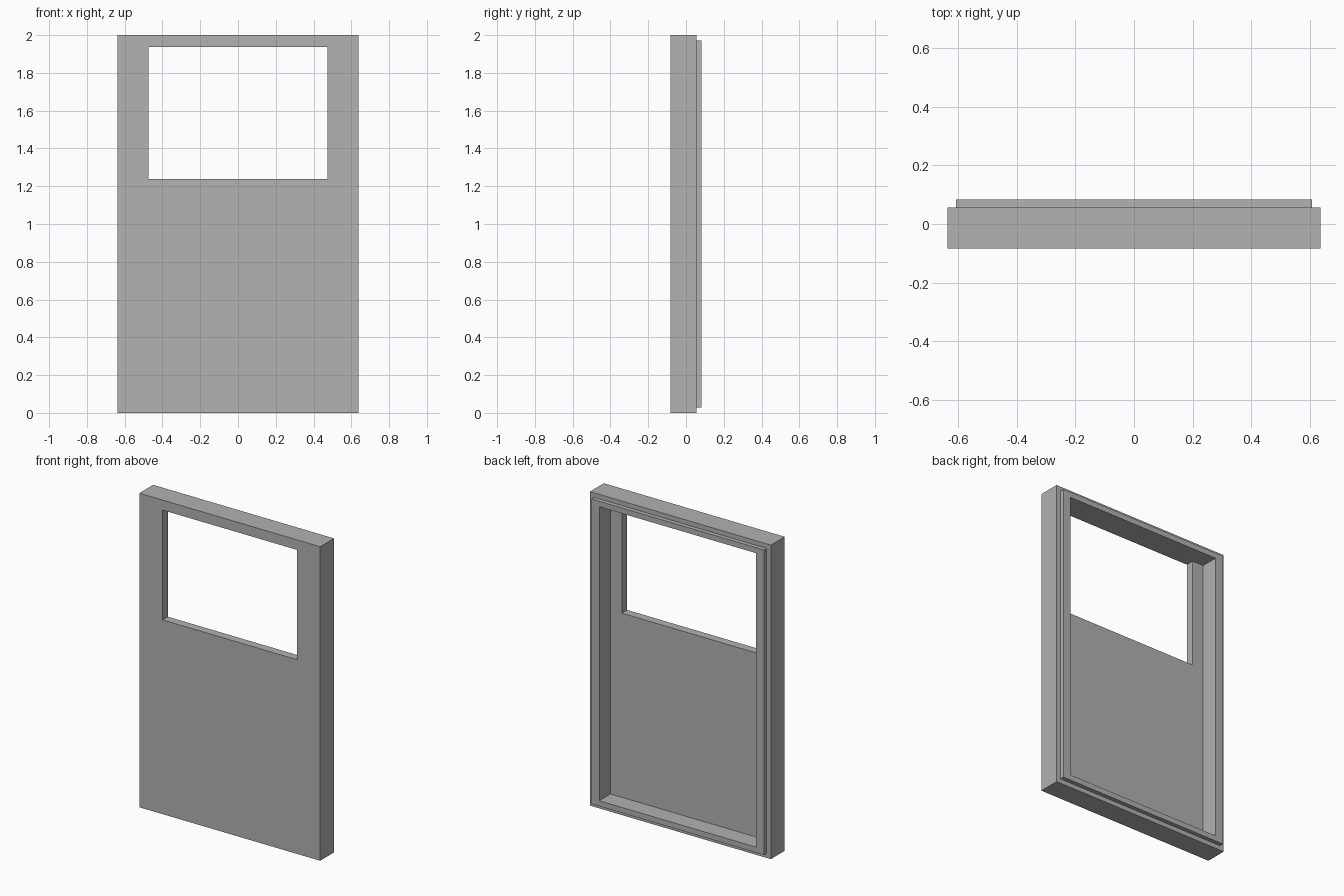
import bpy, bmesh

if "Cube" in bpy.data.objects:
    bpy.data.objects.remove(bpy.data.objects["Cube"], do_unlink=True)

# Key dimensions
FRONT, FLOOR, STEP, BACK = -0.083, -0.03, 0.056, 0.083
outer = (0.637, 0.0, 2.0)        # half width, bottom, top
lip = (0.608, 0.029, 1.971)
cavity = (0.553, 0.064, 1.936)
window = (0.473, 1.237, 1.936)

# Rectangular rings, swept from the window around the outside and back in
rings = [
    (window, FRONT), (outer, FRONT), (outer, STEP), (lip, STEP),
    (lip, BACK), (cavity, BACK), (cavity, FLOOR), (window, FLOOR),
]


def add_ring(bm, rect, y):
    w, low, high = rect
    corners = ((-w, low), (w, low), (w, high), (-w, high))
    return [bm.verts.new((x, y, z)) for x, z in corners]


# Grey paint
grey = bpy.data.materials.new("plain_grey")
grey.use_nodes = True
colour = (0.445, 0.445, 0.445, 1.0)
grey.diffuse_color = colour
grey.node_tree.nodes["Principled BSDF"].inputs["Base Color"].default_value = colour

# Door panel: hollow back, raised lip and window opening
bm = bmesh.new()
loops = [add_ring(bm, rect, y) for rect, y in rings]
for a, b in zip(loops, loops[1:] + loops[:1]):
    for i in range(4):
        j = (i + 1) % 4
        bm.faces.new((a[i], a[j], b[j], b[i]))
bmesh.ops.recalc_face_normals(bm, faces=bm.faces)

# The window head is flush with the cavity ceiling, so no ledge remains there
flat = [f for f in bm.faces if f.calc_area() < 1e-6]
bmesh.ops.delete(bm, geom=flat, context="FACES_ONLY")

mesh = bpy.data.meshes.new("door_panel")
bm.to_mesh(mesh)
bm.free()
mesh.materials.append(grey)
door = bpy.data.objects.new("door_panel", mesh)
bpy.context.collection.objects.link(door)
